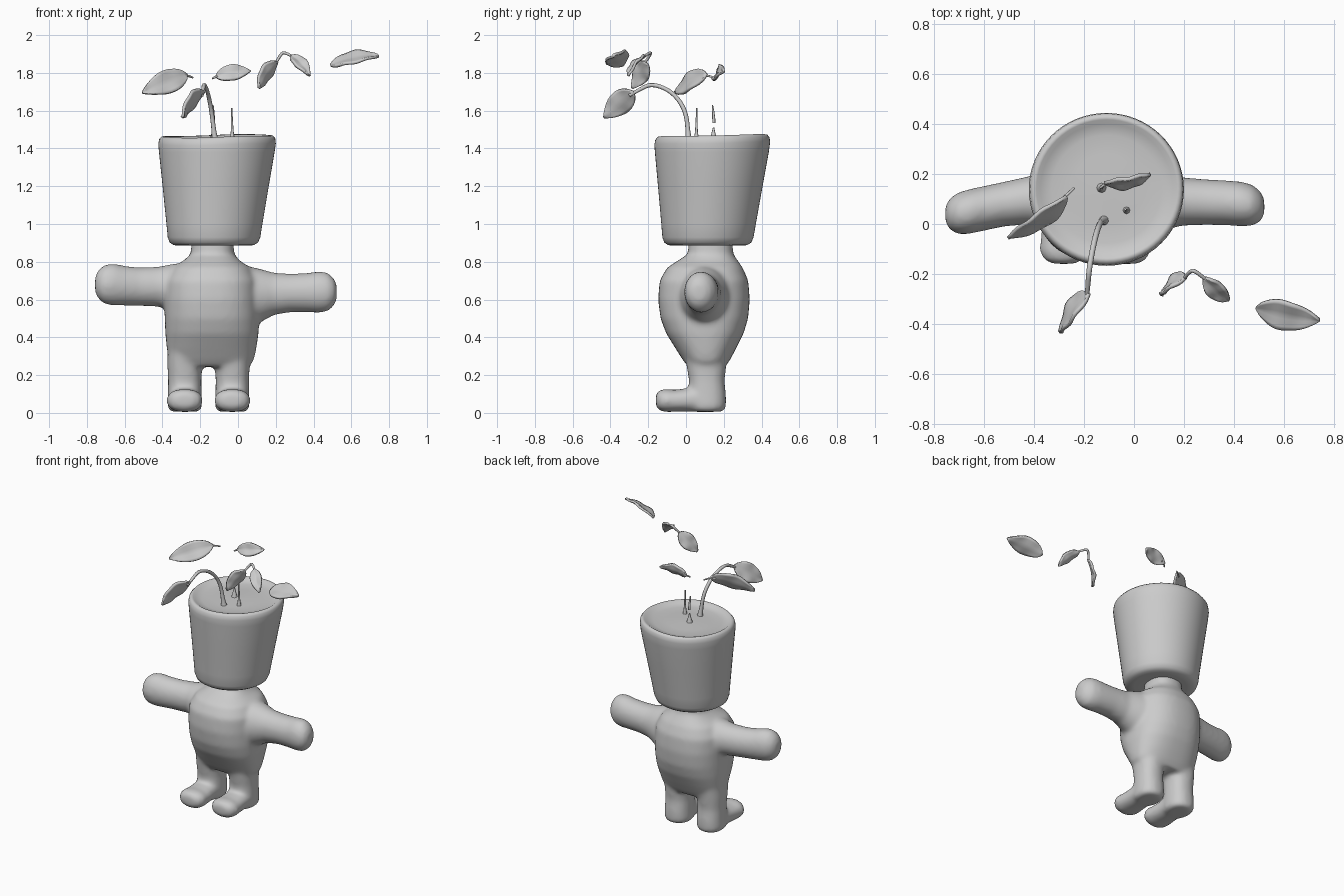
import bpy, bmesh, math
from mathutils import Vector


def new_object(name, bm, angle=180):
    bmesh.ops.recalc_face_normals(bm, faces=bm.faces)
    mesh = bpy.data.meshes.new(name)
    bm.to_mesh(mesh)
    bm.free()
    for p in mesh.polygons:
        p.use_smooth = True
    ob = bpy.data.objects.new(name, mesh)
    bpy.context.collection.objects.link(ob)
    return ob


def loft(bm, axis, rings, power=2.0, n=40):
    """Skin ellipses (x, y, z, ra, rb) lying across the given axis."""
    u, v = {'x': ((0, 1, 0), (0, 0, 1)), 'y': ((1, 0, 0), (0, 0, 1)),
            'z': ((1, 0, 0), (0, 1, 0))}[axis]
    u, v = Vector(u), Vector(v)
    prev = None
    loops = []
    for x, y, z, ra, rb in rings:
        loop = []
        for i in range(n):
            t = 2 * math.pi * i / n
            c, s = math.cos(t), math.sin(t)
            a = math.copysign(abs(c) ** (2 / power), c) * ra
            b = math.copysign(abs(s) ** (2 / power), s) * rb
            loop.append(bm.verts.new(Vector((x, y, z)) + u * a + v * b))
        if prev:
            for i in range(n):
                j = (i + 1) % n
                bm.faces.new((prev[i], prev[j], loop[j], loop[i]))
        prev = loop
        loops.append(loop)
    bm.faces.new(loops[0])
    bm.faces.new(loops[-1])


def stem(name, points):
    """Tapered tube through (x, y, z, radius) points."""
    cu = bpy.data.curves.new(name, 'CURVE')
    cu.dimensions = '3D'
    cu.bevel_depth = 1.0
    cu.bevel_resolution = 2
    cu.use_fill_caps = True
    sp = cu.splines.new('NURBS')
    sp.points.add(len(points) - 1)
    for p, (x, y, z, r) in zip(sp.points, points):
        p.co = (x, y, z, 1)
        p.radius = r
    sp.order_u = 3
    sp.use_endpoint_u = True
    sp.resolution_u = 8
    ob = bpy.data.objects.new(name, cu)
    bpy.context.collection.objects.link(ob)


def leaf(name, base, tip, side, droop=0.012):
    """Pointed, slightly arched blade; side is the half-width vector."""
    base, tip, side = Vector(base), Vector(tip), Vector(side)
    along = tip - base
    w = side - along * (side.dot(along) / along.length_squared)
    w = w.normalized() * side.length
    up = along.cross(w).normalized()
    if up.z < 0:
        up = -up
    bm = bmesh.new()
    rows = []
    for i in range(15):
        t = i / 14
        width = max(0.06, math.sin(math.pi * t ** 0.85) ** 0.75 if 0 < t < 1 else 0)
        row = []
        for j in range(9):
            s = j / 4 - 1
            h = droop * math.sin(math.pi * t) + 0.010 * abs(s) * width
            h += 0.004 * math.sin(t * 14) * s
            row.append(bm.verts.new(base + along * t + w * (s * width) + up * h))
        rows.append(row)
    for a, b in zip(rows, rows[1:]):
        for j in range(8):
            bm.faces.new((a[j], a[j + 1], b[j + 1], b[j]))
    ob = new_object(name, bm)
    sol = ob.modifiers.new('thickness', 'SOLIDIFY')
    sol.thickness = 0.014
    sol.offset = 0


# Body: torso, legs, feet and arms fused into one soft form
bm = bmesh.new()
loft(bm, 'z', [(-.135, .13, .92, .11, .115), (-.135, .13, .84, .115, .12),
               (-.14, .115, .805, .15, .16), (-.14, .10, .77, .205, .20),
               (-.14, .095, .70, .245, .235), (-.14, .095, .60, .25, .243),
               (-.138, .097, .50, .25, .232), (-.138, .10, .42, .247, .205),
               (-.14, .105, .34, .237, .16), (-.14, .108, .28, .225, .125),
               (-.14, .11, .245, .20, .10)], power=2.4)
for cx in (-.282, -.03):
    loft(bm, 'z', [(cx, .105, .36, .09, .12), (cx, .108, .25, .092, .105),
                   (cx, .11, .17, .088, .094), (cx, .112, .09, .09, .10),
                   (cx, .112, .03, .092, .10), (cx, .112, .006, .075, .085)], power=2.3)
    loft(bm, 'y', [(cx, -.160, .068, .045, .03), (cx, -.145, .066, .078, .052),
                   (cx, -.11, .066, .097, .062), (cx, -.06, .064, .093, .058),
                   (cx, 0, .068, .087, .062), (cx, .10, .075, .085, .07)], power=2.3)
loft(bm, 'x', [(-.757, .04, .68, .03, .04), (-.742, .04, .68, .06, .073),
               (-.71, .042, .68, .083, .103), (-.66, .05, .68, .09, .112),
               (-.60, .063, .673, .09, .105), (-.52, .08, .668, .09, .102),
               (-.42, .095, .668, .097, .106), (-.34, .10, .665, .115, .125),
               (-.22, .10, .65, .14, .14)])
loft(bm, 'x', [(.523, .07, .64, .03, .04), (.508, .07, .64, .06, .073),
               (.476, .075, .64, .083, .103), (.43, .08, .64, .09, .11),
               (.37, .085, .637, .09, .104), (.28, .088, .635, .092, .102),
               (.19, .09, .63, .097, .112), (.11, .095, .62, .125, .145),
               (.03, .10, .61, .15, .17)])
body = new_object('body', bm)
rm = body.modifiers.new('fuse', 'REMESH')
rm.mode = 'VOXEL'
rm.voxel_size = 0.013
rm.use_smooth_shade = True
sm = body.modifiers.new('soften', 'SMOOTH')
sm.factor = 0.5
sm.iterations = 12

# Flower pot head, filled with soil almost to the rim
profile = [(.89, .10), (.885, .17), (.888, .212), (.902, .234), (.93, .245), (1.0, .254),
           (1.2, .281), (1.38, .306), (1.425, .311), (1.452, .307), (1.466, .295),
           (1.464, .282), (1.452, .265), (1.444, .22), (1.444, .14), (1.448, .05)]
bm = bmesh.new()
loft(bm, 'z', [(-.128 + .018 * (z - .9) / .55, .115 + .025 * (z - .9) / .55, z, r, r * .985)
               for z, r in profile], n=64)
for v in bm.verts:
    if v.co.z > 1.40:
        v.co.z += .005 * math.sin(9 * v.co.x + 1) + .02 * (v.co.y - .14)
new_object('pot_head', bm)

# Stems growing from the soil
stem('arched_stem', [(-.12, .015, 1.43, .022), (-.125, .012, 1.47, .012), (-.14, .0, 1.60, .012),
                     (-.16, -.07, 1.70, .011), (-.18, -.18, 1.745, .011),
                     (-.185, -.25, 1.71, .010), (-.19, -.30, 1.68, .008)])
stem('thin_sprout', [(-.03, .055, 1.43, .018), (-.03, .055, 1.47, .008),
                     (-.032, .056, 1.55, .005), (-.034, .058, 1.615, .004)])
stem('short_sprout', [(-.13, .145, 1.43, .025), (-.13, .145, 1.47, .012), (-.13, .146, 1.51, .004)])
stem('sprout_tip', [(-.13, .148, 1.535, .008), (-.13, .147, 1.57, .009), (-.132, .14, 1.63, .003)])

# Leaves
leaf('arched_leaf', (-.18, -.28, 1.70), (-.295, -.435, 1.565), (0, .045, -.045))
leaf('left_leaf', (-.27, .11, 1.79), (-.505, -.055, 1.695), (-.03, .015, .055))
stem('left_leaf_stalk', [(-.30, .09, 1.782, .007), (-.27, .115, 1.79, .006), (-.24, .145, 1.775, .005)])
leaf('back_leaf', (-.12, .165, 1.78), (.065, .20, 1.81), (0, .02, .04))
stem('back_leaf_stalk', [(-.09, .17, 1.787, .007), (-.12, .16, 1.78, .006), (-.135, .145, 1.77, .005)])
leaf('twin_leaf_left', (.208, -.215, 1.86), (.11, -.285, 1.72), (.02, .035, -.03))
leaf('twin_leaf_right', (.28, -.215, 1.89), (.38, -.305, 1.785), (.03, .02, .012))
stem('twin_leaf_stalk', [(.20, -.22, 1.85, .007), (.225, -.185, 1.90, .008),
                         (.25, -.19, 1.91, .008), (.29, -.225, 1.885, .007)])
leaf('far_leaf', (.49, -.335, 1.84), (.745, -.385, 1.89), (0, .058, .03))
